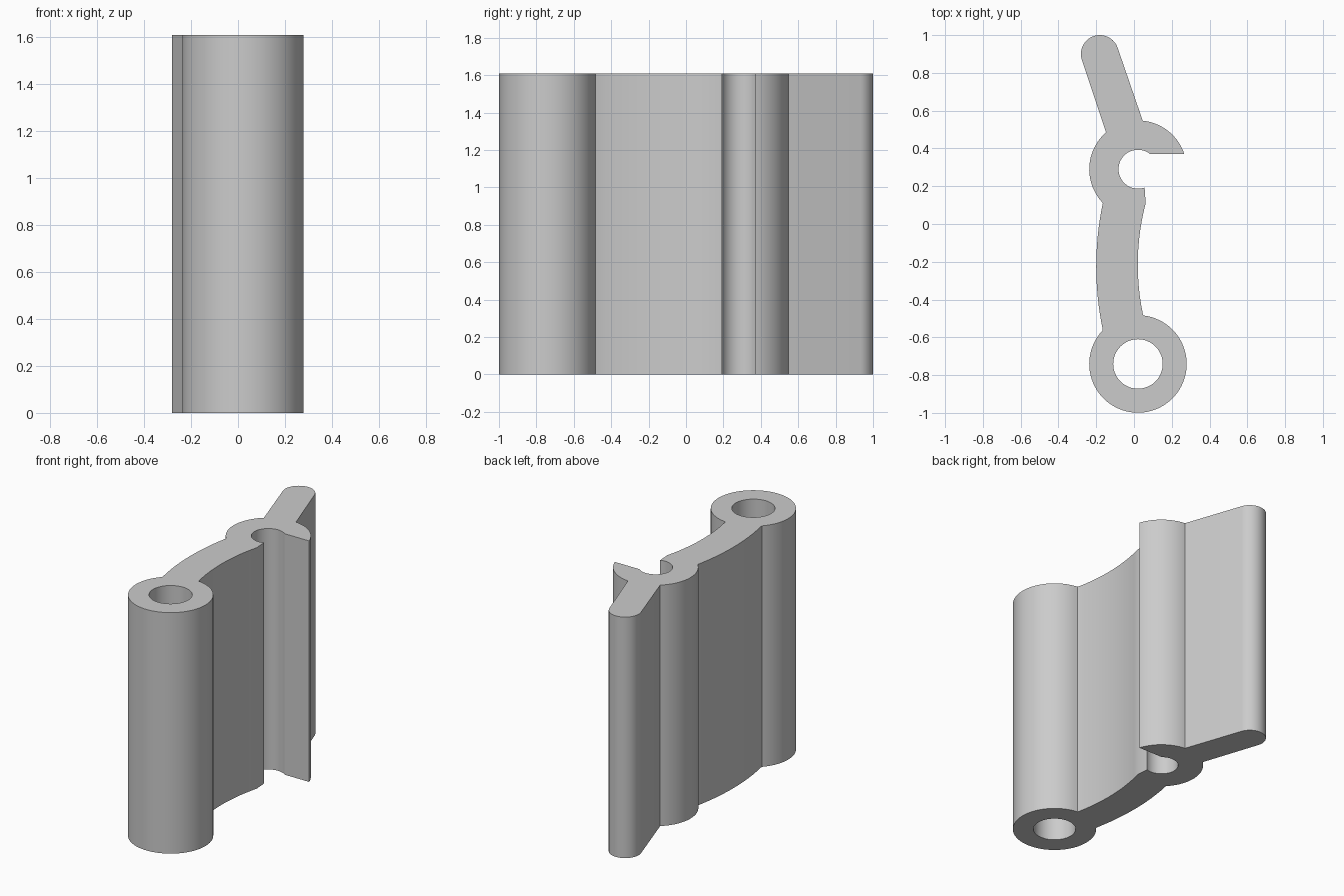
import bpy, bmesh
from math import cos, sin, radians
from mathutils import Vector

cube = bpy.data.objects.get("Cube")
if cube:
    bpy.data.objects.remove(cube, do_unlink=True)

HEIGHT = 1.61
RING = (0.021, -0.741)   # closed barrel centre
CLIP = (0.021, 0.29)     # open hook centre
OUTER = 0.258


def arc(centre, radius, start, end, steps):
    """Points along an arc, angles in degrees."""
    points = []
    for i in range(steps + 1):
        a = radians(start + (end - start) * i / steps)
        points.append((centre[0] + radius * cos(a), centre[1] + radius * sin(a)))
    return points


# Outline, walked clockwise from where the arm's inner side meets the barrel
outline = arc(RING, OUTER, 83.6, -223.5, 64)              # barrel
outline += arc((1.44, -0.225), 1.64, 191.5, 168.5, 12)    # arm, outer side
outline += arc(CLIP, OUTER, 224, 131, 24)                 # back of hook
outline += arc((-0.181, 0.9), 0.1, 198.7, 18.7, 32)       # rounded lever end
outline += arc(CLIP, OUTER, 84.4, 18.1, 18)               # hook lip
outline += arc(CLIP, 0.103, 51, 290, 40)                  # hook socket
outline += arc((1.30, -0.215), 1.28, 165.3, 191.8, 12)    # arm, inner side
bore = arc(RING, 0.131, 0, 352.5, 47)                     # barrel bore

# Fill the profile and extrude it
bm = bmesh.new()
edges = []
for loop in (outline, bore):
    verts = [bm.verts.new((x, y, 0)) for x, y in loop]
    edges += [bm.edges.new((v, verts[i - 1])) for i, v in enumerate(verts)]
bmesh.ops.triangle_fill(bm, edges=edges, use_beauty=True, normal=Vector((0, 0, 1)))
result = bmesh.ops.extrude_face_region(bm, geom=bm.faces[:], use_keep_orig=True)
top = [g for g in result["geom"] if isinstance(g, bmesh.types.BMVert)]
bmesh.ops.translate(bm, verts=top, vec=(0, 0, HEIGHT))
bmesh.ops.recalc_face_normals(bm, faces=bm.faces[:])
mesh = bpy.data.meshes.new("hinge_clip")
bm.to_mesh(mesh)
bm.free()

# Single grey material
grey = bpy.data.materials.new("light grey")
grey.use_nodes = True
colour = (0.6, 0.6, 0.6, 1)
grey.diffuse_color = colour
grey.node_tree.nodes["Principled BSDF"].inputs["Base Color"].default_value = colour
mesh.materials.append(grey)

hinge = bpy.data.objects.new("hinge_clip", mesh)
bpy.context.collection.objects.link(hinge)
bpy.ops.object.select_all(action="DESELECT")
hinge.select_set(True)
bpy.context.view_layer.objects.active = hinge
bpy.ops.object.shade_smooth_by_angle(angle=radians(25))
